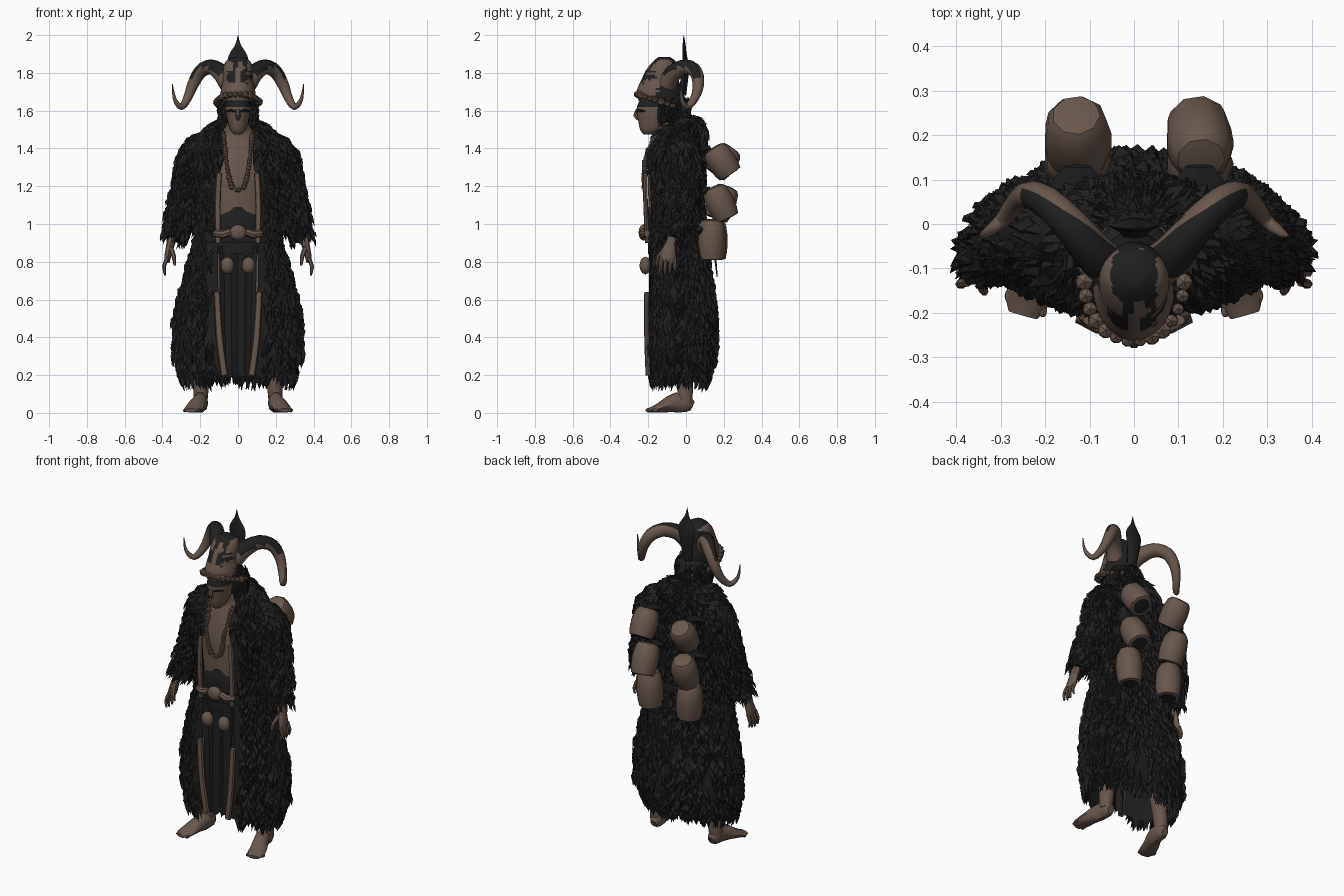
import bpy, bmesh, math, random
from mathutils import Vector, Matrix

random.seed(4)
cube = bpy.data.objects.get("Cube")
if cube:
    bpy.data.objects.remove(cube, do_unlink=True)


def material(name, rgb):
    m = bpy.data.materials.new(name)
    m.use_nodes = True
    m.diffuse_color = (*rgb, 1)
    m.node_tree.nodes["Principled BSDF"].inputs["Base Color"].default_value = (*rgb, 1)
    return m


BROWN = material("warm brown", (0.14, 0.095, 0.072))
BLACK = material("fur black", (0.014, 0.014, 0.014))


def finish(name, bm, mats, smooth=True, rule=None):
    me = bpy.data.meshes.new(name)
    for m in mats:
        me.materials.append(m)
    if rule:
        bm.normal_update()
        for f in bm.faces:
            f.material_index = int(rule(f.calc_center_median(), f.normal))
    bm.to_mesh(me)
    bm.free()
    ob = bpy.data.objects.new(name, me)
    bpy.context.collection.objects.link(ob)
    if smooth:
        bpy.ops.object.select_all(action="DESELECT")
        ob.select_set(True)
        bpy.context.view_layer.objects.active = ob
        bpy.ops.object.shade_smooth_by_angle(angle=math.radians(40))


def resample(st, sub):
    # Catmull-Rom through stations (x, y, z, ra, rb)
    out = []
    for i in range(len(st) - 1):
        a, b, c, d = (st[max(i - 1, 0)], st[i], st[i + 1], st[min(i + 2, len(st) - 1)])
        for k in range(sub):
            t = k / sub
            out.append([q + 0.5 * t * (r - p + t * (2 * p - 5 * q + 4 * r - s + t * (3 * (q - r) + s - p)))
                        for p, q, r, s in zip(a, b, c, d)])
    return out + [list(st[-1])]


def add_tube(bm, st, n=10, sub=1, ref=(0, 1, 0), flat=False):
    st = resample([s if len(s) == 5 else (*s, s[3]) for s in st], sub)
    pts = [Vector(s[:3]) for s in st]
    rings = []
    for i, s in enumerate(st):
        t = (pts[min(i + 1, len(pts) - 1)] - pts[max(i - 1, 0)]).normalized()
        if flat:
            t = Vector((0, 0, 1))
        u = Vector(ref).cross(t).normalized()
        v = t.cross(u)
        rings.append([bm.verts.new(pts[i] + u * max(s[3], .001) * math.cos(a) + v * max(s[4], .001) * math.sin(a))
                      for a in (2 * math.pi * k / n for k in range(n))])
    for a, b in zip(rings, rings[1:]):
        for k in range(n):
            bm.faces.new((a[k], a[(k + 1) % n], b[(k + 1) % n], b[k]))
    bm.faces.new(rings[0][::-1])
    bm.faces.new(rings[-1])


def tube(name, st, mats, rule=None, **kw):
    bm = bmesh.new()
    add_tube(bm, st, **kw)
    finish(name, bm, mats, rule=rule)


def add_ball(bm, c, r, sub=1):
    r = r if isinstance(r, tuple) else (r, r, r)
    bmesh.ops.create_icosphere(bm, subdivisions=sub, radius=1,
                               matrix=Matrix.Translation(c) @ Matrix.Diagonal((*r, 1)))


def ball(name, c, r, mat, sub=3):
    bm = bmesh.new()
    add_ball(bm, c, r, sub)
    finish(name, bm, [mat])


def add_tuft(bm, p, nrm, down, size=1.0):
    # one pointed lock of fur lying along the surface
    side = nrm.cross(down).normalized()
    w = random.uniform(.016, .027) * size
    l = random.uniform(.06, .1) * size
    d = (down + side * random.uniform(-.35, .35)).normalized()
    lift = random.uniform(.008, .026) * size
    a, b = (bm.verts.new(p + side * w * s) for s in (-1, 1))
    m = bm.verts.new(p + d * l * .5 + nrm * lift)
    tip = bm.verts.new(p + d * l + nrm * lift * .6)
    for f in ((a, m, b), (a, tip, m), (m, tip, b)):
        bm.faces.new(f)


# Coat: height, half width, front y, back y
COAT = [(.2, .3, -.195, .12), (.32, .335, -.2, .155), (.5, .33, -.2, .155), (.7, .285, -.2, .13),
        (.9, .225, -.2, .1), (1.1, .21, -.205, .085), (1.3, .235, -.21, .09), (1.42, .23, -.19, .1),
        (1.5, .165, -.15, .095), (1.56, .1, -.08, .08)]


def coat_point(a, z):
    # a runs 0..1 from one edge of the front opening round the back to the other
    for lo, hi in zip(COAT, COAT[1:]):
        if z <= hi[0] + 1e-6:
            t = (z - lo[0]) / (hi[0] - lo[0])
            _, rx, f, b = (p + (q - p) * t for p, q in zip(lo, hi))
            break
    half = .065 + .04 * min(1, (z - .2) / .45) - .025 * min(1, max(0, (z - 1.25) / .05))
    g = math.asin(min(.85, half / rx))
    th = -math.pi / 2 + g + a * (2 * math.pi - 2 * g)
    return Vector((rx * math.cos(th), (f + b) / 2 + (b - f) / 2 * math.sin(th), z))


bm = bmesh.new()
rows, cols = 28, 40
grid = [[bm.verts.new(coat_point(c / cols, .2 + 1.36 * r / rows)) for c in range(cols + 1)] for r in range(rows + 1)]
for r in range(rows):
    for c in range(cols):
        bm.faces.new((grid[r][c], grid[r][c + 1], grid[r + 1][c + 1], grid[r + 1][c]))
finish("coat", bm, [BLACK])

# Fur locks over the coat, kept clear of the trimmed edges
bm = bmesh.new()
for i in range(2700):
    z = .2 + 1.34 * random.random() if i > 250 else random.uniform(.2, .26)
    edge = .035 if z < 1.3 else .01
    a = random.uniform(edge, 1 - edge)
    p = coat_point(a, z)
    du = coat_point(min(a + .01, 1), z) - coat_point(max(a - .01, 0), z)
    dz = coat_point(a, min(z + .02, 1.56)) - coat_point(a, max(z - .02, .2))
    add_tuft(bm, p, du.cross(dz).normalized(), -dz.normalized())
finish("coat_fur", bm, [BLACK], smooth=False)

# Fur collar closing the coat behind the neck
ball("collar", (0, .005, 1.525), (.12, .08, .04), BLACK)
bm = bmesh.new()
for _ in range(200):
    th, up = random.uniform(-.3, math.pi + .3), random.uniform(.1, 1.4)
    nrm = Vector((math.cos(th) * math.cos(up), math.sin(th) * math.cos(up), math.sin(up)))
    down = Vector((math.cos(th) * math.sin(up), math.sin(th) * math.sin(up), -math.cos(up)))
    add_tuft(bm, Vector((nrm.x * .12, .005 + nrm.y * .08, 1.525 + nrm.z * .04)), nrm, down, .8)
finish("collar_fur", bm, [BLACK], smooth=False)


def horn_dark(c, n):
    # dark crest over the arch, brown along the underside and rear
    return abs(c.x) < .25 and n.z > .15 and n.y < .5 and not (c.y < -.075 and c.z < 1.8)


for s, tag in ((1, "left"), (-1, "right")):
    # Sleeve with fur
    sleeve = [(.14, -.01, 1.45, .06), (.21, -.01, 1.37, .095), (.245, -.01, 1.24, .09), (.285, -.03, 1.08, .085),
              (.34, -.07, .92, .055)]
    sleeve = [(s * q[0], *q[1:]) for q in sleeve]
    tube(tag + "_sleeve", sleeve, [BLACK], n=12, sub=4)
    bm = bmesh.new()
    path = resample(sleeve, 12)
    for _ in range(600):
        i = random.randrange(4, len(path) - 2)
        down = (Vector(path[i + 1][:3]) - Vector(path[i][:3])).normalized()
        u = down.cross(Vector((0, 1, 0))).normalized()
        th = random.uniform(0, 2 * math.pi)
        nrm = u * math.cos(th) + down.cross(u) * math.sin(th)
        add_tuft(bm, Vector(path[i][:3]) + nrm * path[i][3], nrm, down, .8)
    finish(tag + "_sleeve_fur", bm, [BLACK], smooth=False)

    # Hand with fingers
    bm = bmesh.new()
    add_tube(bm, [(s * .345, -.07, .95, .03), (s * .358, -.085, .89, .022, .03), (s * .372, -.095, .83, .018, .042),
                  (s * .375, -.1, .8, .014, .038)], n=8, sub=2)
    for k in range(4):
        y = -.13 + .023 * k
        tip = .74 - .012 * math.sin(k + .5)
        add_tube(bm, [(s * .374, y, .82, .011), (s * .392, y * 1.1 + .008, .775, .01),
                      (s * .385, y * 1.2 + .015, tip, .005)], n=6, sub=2)
    add_tube(bm, [(s * .36, -.1, .88, .014), (s * .34, -.145, .83, .012), (s * .335, -.155, .78, .006)], n=6, sub=2)
    finish(tag + "_hand", bm, [BROWN])

    # Leg and bare foot
    tube(tag + "_leg", [(s * .2, -.005, .05, .038, .04), (s * .195, -.005, .13, .04, .044),
                        (s * .18, -.01, .3, .05, .055), (s * .12, -.03, .85, .075)], [BROWN], n=10, sub=3)
    tube(tag + "_foot", [(s * .195, .035, .035, .02, .025), (s * .195, .01, .045, .036, .044),
                         (s * .2, -.05, .055, .04, .055), (s * .225, -.12, .033, .048, .033),
                         (s * .24, -.17, .018, .05, .018), (s * .25, -.205, .013, .033, .01)],
         [BROWN], n=10, sub=2, ref=(0, 0, 1))
    bm = bmesh.new()
    for k in range(5):
        add_ball(bm, (s * (.205 + .019 * k), -.194 + .008 * k, .014), (.011, .018, .012))
    finish(tag + "_toes", bm, [BROWN])

    # Trim strips along the coat opening
    tube(tag + "_chest_trim", [(s * .105, -.205, .9, .015, .012), (s * .108, -.214, 1.1, .016, .012),
                               (s * .1, -.216, 1.27, .015, .012)], [BROWN], n=8, sub=2)
    tube(tag + "_skirt_trim", [(s * .072, -.2, .2, .019, .014), (s * .098, -.207, .4, .019, .014),
                               (s * .112, -.207, .64, .017, .014)], [BROWN], n=8, sub=3)

    # Curled horn
    tube(tag + "_horn", [(s * .05, -.1, 1.74, .05), (s * .09, -.065, 1.8, .046), (s * .145, .0, 1.832, .04),
                         (s * .2, .052, 1.805, .036), (s * .24, .065, 1.735, .03), (s * .268, .045, 1.665, .023),
                         (s * .3, .005, 1.62, .017), (s * .335, -.022, 1.66, .01), (s * .347, -.027, 1.74, .002)],
         [BROWN, BLACK], n=12, sub=3, rule=horn_dark)

    # Bead strands falling to the breastbone
    bm = bmesh.new()
    for k in range(19):
        t = k / 18
        add_ball(bm, (s * (.07 * (1 - t) ** .35 + .006), -.16 - .06 * min(1, 2 * t), 1.48 - .3 * t),
                 random.uniform(.011, .018))
    finish(tag + "_bead_strand", bm, [BROWN])

    # Belt pouch, belt roll and brow
    ball(tag + "_pouch", (s * .056, -.215, .78), (.037, .032, .047), BROWN, 2)
    tube(tag + "_belt_roll", [(s * .04, -.225, .96, .02), (s * .08, -.225, .945, .022), (s * .125, -.205, .95, .018)],
         [BROWN], n=8)
    tube(tag + "_brow", [(s * .012, -.262, 1.595, .005), (s * .035, -.254, 1.602, .007), (s * .058, -.22, 1.597, .005)],
         [BLACK], n=6)


# Hanging pots on the back with dark mouths, each column tilted its own way
def pot(name, x, y, z, lean, h):
    ax = Vector((x * .4, lean, 1)).normalized()
    ctr = Vector((x, y, z))
    prof = ((-.52, .05), (-.5, .066), (-.3, .074), (.05, .077), (.35, .068), (.47, .054), (.5, .03))
    tube(name, [(*(ctr + ax * h * t), r) for t, r in prof], [BROWN, BLACK], n=9,
         rule=lambda c, n: (c - ctr).dot(ax) < -h * .515)
    tube(name + "_strap", [(x, .06, z + .04, .07, .025), (x, .1, z + .06, .055, .02), (x, .13, z + .07, .03, .012)],
         [BLACK], n=8, ref=(0, 0, 1))


for tag, x, out, leans in (("left", .147, 0, (-.65, -.45, 0)), ("right", -.127, .01, (.75, .4, 0))):
    for k, (y, z, h) in enumerate(((.188, 1.335, .165), (.18, 1.115, .18), (.135, .92, .21))):
        pot(f"{tag}_pot_{k + 1}", x, y + out, z, leans[k], h)
    tube(tag + "_back_cord", [(x, .155, .82, .006), (x, .165, .72, .003)], [BLACK], n=5)

# Torso, neck and waist wrap
tube("torso", [(0, -.05, .85, .17, .13), (0, -.06, 1.05, .165, .135), (0, -.06, 1.25, .18, .14),
               (0, -.05, 1.4, .18, .12), (0, -.07, 1.48, .09, .08), (0, -.13, 1.56, .045, .05)],
     [BROWN], n=20, sub=3, flat=True)
tube("waist_wrap", [(0, -.055, .84, .17, .145), (0, -.055, 1.0, .17, .15), (0, -.055, 1.05, .15, .147),
                    (0, -.055, 1.09, .08, .145)], [BLACK], n=28, sub=3, flat=True)
tube("belt", [(0, -.05, .9, .232, .165), (0, -.05, .93, .235, .17), (0, -.05, .96, .23, .165)],
     [BLACK], n=24, flat=True)
ball("belt_buckle", (0, -.225, .955), (.045, .026, .042), BROWN)

# Loincloth with soft folds
bm = bmesh.new()
strip = []
for r in range(9):
    z = .2 + .085 * r
    strip.append([bm.verts.new((x * (.085 + .002 * r), -.185 + .01 * math.cos(x * 9), z + .012 * math.cos(x * 14) * (r == 0)))
                  for x in (k / 8 - 1 for k in range(17))])
for a, b in zip(strip, strip[1:]):
    for k in range(16):
        bm.faces.new((a[k], a[k + 1], b[k + 1], b[k]))
finish("loincloth", bm, [BLACK])

# Head with dark brow and temples, nose and hair
tube("face", [(0, -.195, 1.475, .022, .03), (0, -.185, 1.5, .042, .058), (0, -.17, 1.56, .06, .085),
              (0, -.165, 1.62, .068, .095), (0, -.15, 1.68, .06, .08)], [BROWN, BLACK], n=20, sub=5, flat=True,
     rule=lambda c, n: c.z > 1.622 or (c.y > -.15 and c.z > 1.54))
tube("nose", [(0, -.255, 1.61, .008), (0, -.268, 1.575, .013), (0, -.25, 1.555, .01)], [BROWN], n=6, sub=2)
ball("hair", (0, -.075, 1.61), (.092, .09, .1), BLACK)
bm = bmesh.new()
for _ in range(260):
    th = random.uniform(-.8, math.pi + .8)
    nrm = Vector((math.cos(th), math.sin(th), 0))
    add_tuft(bm, Vector((nrm.x * .095, -.075 + nrm.y * .088, random.uniform(1.57, 1.67))), nrm, Vector((0, 0, -1)), .75)
finish("hair_locks", bm, [BLACK], smooth=False)


# Headdress with dark lower back, ragged forehead patch and crown
def headdress_dark(c, n):
    ragged = .012 * math.sin(c.x * 110) + .008 * math.sin(c.z * 160)
    patch = 1.75 + ragged < c.z < 1.82 - ragged and .008 < abs(c.x) < .06 + ragged
    crown = c.z > 1.845 + ragged and abs(c.x) < .05
    return c.y > -.16 + (c.z - 1.68) * .5 + ragged or patch or crown


tube("headdress", [(0, -.135, 1.65, .09, .115), (0, -.14, 1.7, .092, .122), (0, -.138, 1.76, .08, .1),
                   (0, -.125, 1.82, .078, .083), (0, -.115, 1.86, .066, .06), (0, -.115, 1.885, .028, .03)],
     [BROWN, BLACK], n=36, sub=6, flat=True, rule=headdress_dark)
bm = bmesh.new()
for k in range(26):
    a = 2 * math.pi * k / 26
    add_ball(bm, (.112 * math.cos(a), -.13 + .132 * math.sin(a), 1.645 - .042 * math.sin(a)), random.uniform(.015, .023))
finish("bead_circlet", bm, [BROWN])

# Upright plume behind the headdress
tube("plume", [(0, -.02, 1.68, .03, .02), (0, -.005, 1.8, .045, .02), (0, -.005, 1.87, .055, .014),
               (0, -.008, 1.91, .04, .01), (0, -.01, 1.95, .014, .008), (0, -.012, 2.0, .001, .001)],
     [BLACK], n=8, sub=2, flat=True)
